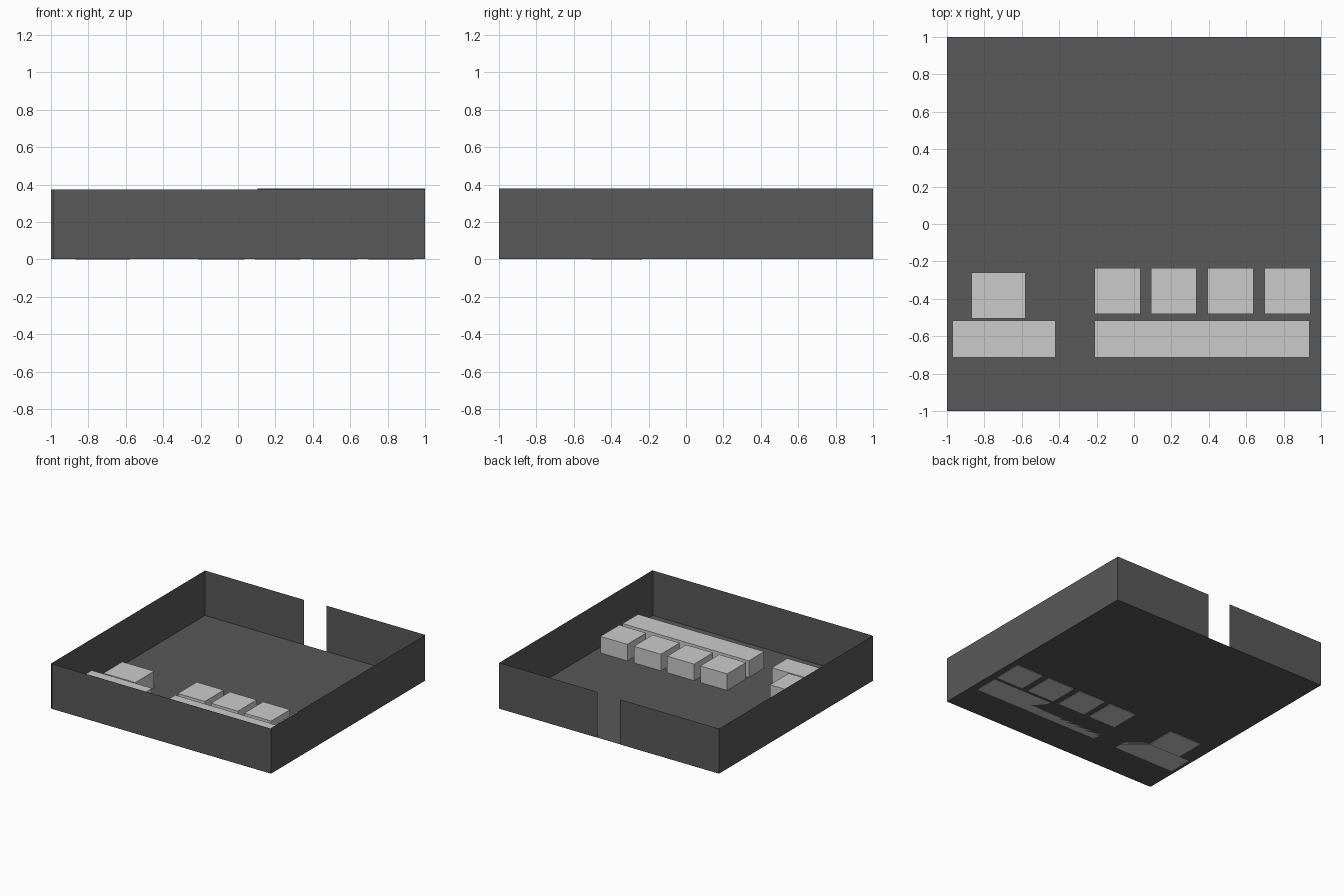
import bpy, bmesh

if "Cube" in bpy.data.objects:
    bpy.data.objects.remove(bpy.data.objects["Cube"])

dark = bpy.data.materials.new("dark_grey")
dark.diffuse_color = (0.1, 0.1, 0.1, 1)
dark.use_nodes = True
dark.node_tree.nodes["Principled BSDF"].inputs["Base Color"].default_value = dark.diffuse_color


def make_object(name, bm, mat=None):
    mesh = bpy.data.meshes.new(name)
    bm.to_mesh(mesh)
    bm.free()
    ob = bpy.data.objects.new(name, mesh)
    bpy.context.collection.objects.link(ob)
    if mat:
        mesh.materials.append(mat)
    return ob


def box(name, x0, x1, y0, y1, z0, z1):
    bm = bmesh.new()
    bmesh.ops.create_cube(bm, size=1)
    for v in bm.verts:
        v.co = (x1 if v.co.x > 0 else x0,
                y1 if v.co.y > 0 else y0,
                z1 if v.co.z > 0 else z0)
    return make_object(name, bm)


def sheet(name, corners):
    bm = bmesh.new()
    bm.faces.new([bm.verts.new(c) for c in corners])
    return make_object(name, bm, dark)


def wall(name, a, b, top):
    # upright sheet between two plan points
    return sheet(name, [(*a, 0.003), (*b, 0.003), (*b, top), (*a, top)])


# Floor sheet
FLOOR = 0.004
sheet("floor", [(-1, -1, FLOOR), (1, -1, FLOOR), (1, 1, FLOOR), (-1, 1, FLOOR)])

# Thin walls, with a doorway in the back wall
wall("front_wall", (-0.99, -1), (1, -1), 0.373)
wall("right_wall", (1, -1), (1, 1), 0.378)
wall("back_wall_right", (1, 1), (0.105, 1), 0.38)
wall("back_wall_left", (-0.1, 1), (-1, 1), 0.373)
wall("left_wall", (-1, 1), (-1, -1), 0.373)

# Desks
box("long_desk", -0.21, 0.937, -0.715, -0.515, FLOOR, 0.14)
box("short_desk", -0.97, -0.42, -0.715, -0.515, FLOOR, 0.14)

# Row of seats behind the long desk
for i, x in enumerate((-0.21, 0.09, 0.393, 0.698)):
    box(f"seat_{i + 1}", x, x + 0.245, -0.48, -0.235, 0, 0.14)

# Wider seat at the short desk
box("wide_seat", -0.87, -0.58, -0.505, -0.26, 0, 0.14)
